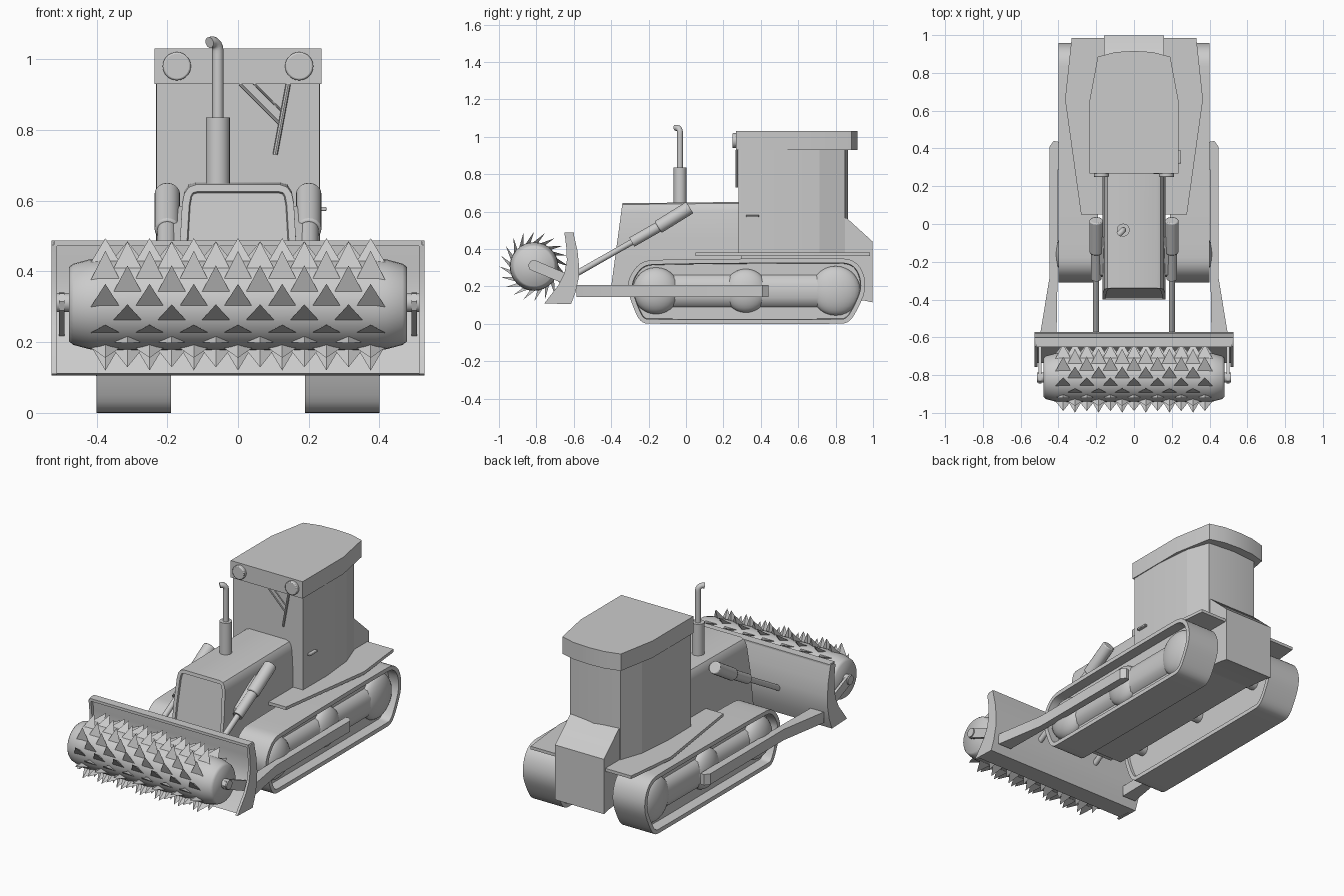
import bpy, bmesh
from math import radians, sin, cos, pi
from mathutils import Vector, Matrix

if "Cube" in bpy.data.objects:
    bpy.data.objects.remove(bpy.data.objects["Cube"])


def finish(name, bm, mirror=False, bevel=0, angle=35):
    bmesh.ops.recalc_face_normals(bm, faces=bm.faces)
    me = bpy.data.meshes.new(name)
    bm.to_mesh(me)
    bm.free()
    me.shade_smooth()
    me.set_sharp_from_angle(angle=radians(angle))
    ob = bpy.data.objects.new(name, me)
    bpy.context.collection.objects.link(ob)
    if bevel:
        m = ob.modifiers.new("bevel", 'BEVEL')
        m.width, m.segments, m.angle_limit = bevel, 2, radians(35)
        m.limit_method = 'ANGLE'
    if mirror:
        ob.modifiers.new("mirror", 'MIRROR')
    return ob


def prism_bm(pts, axis, a, b):
    """Extrude a 2D outline along an axis: x -> (y,z), y -> (x,z), z -> (x,y)."""
    place = {'x': lambda p, t: (t, p[0], p[1]), 'y': lambda p, t: (p[0], t, p[1]),
             'z': lambda p, t: (p[0], p[1], t)}[axis]
    bm = bmesh.new()
    lo = [bm.verts.new(place(p, a)) for p in pts]
    hi = [bm.verts.new(place(p, b)) for p in pts]
    caps = [bm.faces.new(lo), bm.faces.new(hi)]
    n = len(pts)
    for i in range(n):
        bm.faces.new((lo[i], lo[(i + 1) % n], hi[(i + 1) % n], hi[i]))
    bmesh.ops.recalc_face_normals(bm, faces=bm.faces)
    return bm, caps


def prism(name, pts, axis, a, b, **kw):
    return finish(name, prism_bm(pts, axis, a, b)[0], **kw)


def recess(bm, face, rim, depth):
    """Leave a rim around a cap face and sink the rest straight inwards."""
    bm.normal_update()
    move = face.normal * -depth
    bmesh.ops.inset_region(bm, faces=[face], thickness=rim, depth=0)
    bmesh.ops.inset_region(bm, faces=[face], thickness=.003, depth=0)
    bmesh.ops.translate(bm, verts=face.verts[:], vec=move)


def box(name, x, y, z, **kw):
    return prism(name, [(x[0], y[0]), (x[1], y[0]), (x[1], y[1]), (x[0], y[1])], 'z', *z, **kw)


def rod(name, p, q, r, seg=20, **kw):
    p, q = Vector(p), Vector(q)
    bm = bmesh.new()
    rot = (q - p).to_track_quat('Z', 'Y').to_matrix().to_4x4()
    bmesh.ops.create_cone(bm, cap_ends=True, segments=seg, radius1=r, radius2=r,
                          depth=(q - p).length, matrix=Matrix.Translation((p + q) / 2) @ rot)
    return finish(name, bm, **kw)


def soften(pts, times=2):
    for _ in range(times):
        new = []
        for i, p in enumerate(pts):
            p, q = Vector(p), Vector(pts[(i + 1) % len(pts)])
            new += [p.lerp(q, .25), p.lerp(q, .75)]
        pts = new
    return pts


def both(pts):
    """Complete a right-hand outline with its mirror image."""
    return pts + [(-x, y) for x, y in reversed(pts) if x > 0]


# Tracks with recessed faces
outline = soften([(-.14, .345), (-.24, .335), (-.30, .26), (-.315, .19), (-.28, .08), (-.24, .003),
                  (-.17, .0), (.80, .0), (.87, .003), (.92, .08), (.965, .19), (.945, .29),
                  (.89, .345), (.80, .352)])
bm, caps = prism_bm(outline, 'x', .19, .40)
recess(bm, caps[0], .024, .015)
recess(bm, caps[1], .024, .06)
finish("track", bm, mirror=True)

# Domed track wheels
for i, (y, r, w) in enumerate(((-.16, .125, .075), (.32, .117, .062), (.80, .132, .058))):
    bm = bmesh.new()
    bmesh.ops.create_uvsphere(bm, u_segments=28, v_segments=14, radius=1,
                              matrix=Matrix.Translation((.34, y, .177)) @ Matrix.Diagonal((w, r, r, 1)))
    finish(f"track_wheel_{i}", bm, mirror=True)

# Track side beam
prism("track_beam", [(.33, .085), (.36, .10), (.378, .14), (.378, .21), (.36, .25), (.33, .265)],
      'y', -.16, .80, mirror=True, angle=60)

# Push arms, flaring out to the blade
prism("push_arm", [(.40, .435), (.425, .44), (.447, .41), (.447, -.28), (.497, -.585), (.41, -.585),
                   (.405, -.28)], 'z', .143, .207, mirror=True)

# Blade: curved plate, end plates and lip
front = [(-.648, .475), (-.64, .41), (-.637, .34), (-.65, .27), (-.68, .21), (-.757, .11)]
back = [(-.615, .105), (-.59, .17), (-.573, .25), (-.572, .31), (-.58, .39), (-.602, .487), (-.63, .485)]
prism("blade_end", front + back, 'x', .512, .527, mirror=True)
inset = [(y + .018, z) for y, z in front[:-1]] + [(-.735, .112)]
prism("blade_plate", inset + back, 'x', -.515, .515)
box("blade_top_lip", (-.52, .52), (-.65, -.60), (.472, .488))

# Spiked roller
C = Vector((0, -.812, .307))
bm = bmesh.new()
prof = [(-.478, .105), (-.465, .115), (-.42, .127), (-.39, .13)]
prof += [(-x, r) for x, r in reversed(prof)]
N = 32
rings = [[bm.verts.new(C + Vector((x, r * cos(2 * pi * k / N), r * sin(2 * pi * k / N))))
          for k in range(N)] for x, r in prof]
for a, b in zip(rings, rings[1:]):
    for k in range(N):
        bm.faces.new((a[k], a[(k + 1) % N], b[(k + 1) % N], b[k]))
bm.faces.new(rings[0])
bm.faces.new(rings[-1])
finish("roller_drum", bm, angle=80)

# Spikes rise gently from the drum and lean over one way, alternate rings staggered
bm = bmesh.new()
for ring in range(13):
    x = (ring - 6) * .0625
    for k in range(10):
        a = radians(36 * k + 18 * (ring % 2))

        def at(dx, deg, r):
            t = a - radians(deg)
            return bm.verts.new(C + Vector((x + dx, r * cos(t), r * sin(t))))
        l, r, tip, rear = at(-.042, -4, .126), at(.042, -4, .126), at(0, 18, .187), at(0, 9, .126)
        for f in ((l, r, tip), (r, rear, tip), (rear, l, tip), (l, rear, r)):
            bm.faces.new(f)
finish("roller_spikes", bm, angle=20)

# Roller brackets and axle
prism("roller_bracket", [(-.835, .29), (-.845, .315), (-.83, .337), (-.805, .34), (-.63, .265),
                         (-.63, .205)], 'x', .49, .506, mirror=True)
rod("roller_axle", (-.513, -.812, .312), (.513, -.812, .312), .027)

# Hood with rounded shoulders and sloped, recessed grille
section = both([(.166, .20), (.166, .45), (.158, .59), (.152, .62), (.14, .638), (.12, .645)])
bm, caps = prism_bm(section, 'y', -.40, .30)
for v in bm.verts:
    if v.co.y < 0:
        v.co.y += max(0, v.co.z - .2) * .135
    else:
        v.co.z += .007
recess(bm, caps[0], .02, .01)
finish("hood", bm)

# Chassis and axles between the tracks
box("chassis", (-.155, .155), (-.30, .95), (.14, .385))
for i, y in enumerate((-.16, .32, .80)):
    rod(f"cross_axle_{i}", (-.25, y, .177), (.25, y, .177), .035)

# Fender deck
prism("fender_deck", both([(.15, .05), (.28, .05), (.365, .66), (.33, .985)]), 'z', .364, .382)

# Rear tank
prism("rear_tank", [(.80, .58), (.86, .565), (.998, .44), (.998, .115), (.95, .125), (.80, .14)],
      'x', -.16, .16)

# Cab and roof
prism("cab", both([(.23, .28), (.232, .50), (.212, .715), (.165, .85), (0, .865)]), 'z', .37, .95,
      angle=12)
prism("cab_roof", both([(.236, .268), (.236, .65), (.192, .885), (.1, .91), (0, .916)]), 'z', .93, 1.03,
      angle=12)
rod("roof_lamp", (.173, .275, .98), (.173, .248, .98), .04, seg=28, mirror=True, bevel=.005)

# Wiper, linkage and door handle
rod("wiper_blade", (.142, .272, .93), (.105, .272, .73), .007, seg=8)
rod("wiper_arm", (.005, .274, .93), (.12, .274, .815), .004, seg=8)
rod("wiper_link", (.045, .274, .93), (.127, .274, .85), .003, seg=8)
box("door_handle", (.225, .25), (.32, .39), (.571, .582), bevel=.003)

# Lift cylinders with mounts
top, mid, end = Vector((.2, .02, .622)), Vector((.2, -.15, .517)), Vector((.2, -.58, .272))
rod("lift_cylinder", top, mid, .036, mirror=True, bevel=.006)
rod("lift_sleeve", mid, (.2, -.29, .437), .028, mirror=True)
rod("lift_rod", mid, end, .016, mirror=True)
prism("lift_mount", [(-.28, .425), (-.27, .47), (-.13, .555), (-.07, .585), (-.07, .55), (-.13, .51)],
      'x', .15, .192, mirror=True)

# Exhaust stack with curved tip
ex, ey = -.057, -.032
rod("exhaust_muffler", (ex, ey, .63), (ex, ey, .835), .034, seg=24)
cu = bpy.data.curves.new("exhaust_pipe", 'CURVE')
cu.dimensions, cu.bevel_depth, cu.bevel_resolution, cu.use_fill_caps = '3D', .016, 3, True
path = [(0, .82), (0, 1.015)] + [(.024 * (1 - cos(t)), 1.025 + .024 * sin(t))
                                 for t in (0, .4, .8, 1.2, 1.57)] + [(.034, 1.047)]
sp = cu.splines.new('POLY')
sp.points.add(len(path) - 1)
for p, (d, z) in zip(sp.points, path):
    p.co = (ex - d * .7, ey - d * .7, z, 1)
sp.use_smooth = True
bpy.context.collection.objects.link(bpy.data.objects.new("exhaust_pipe", cu))
